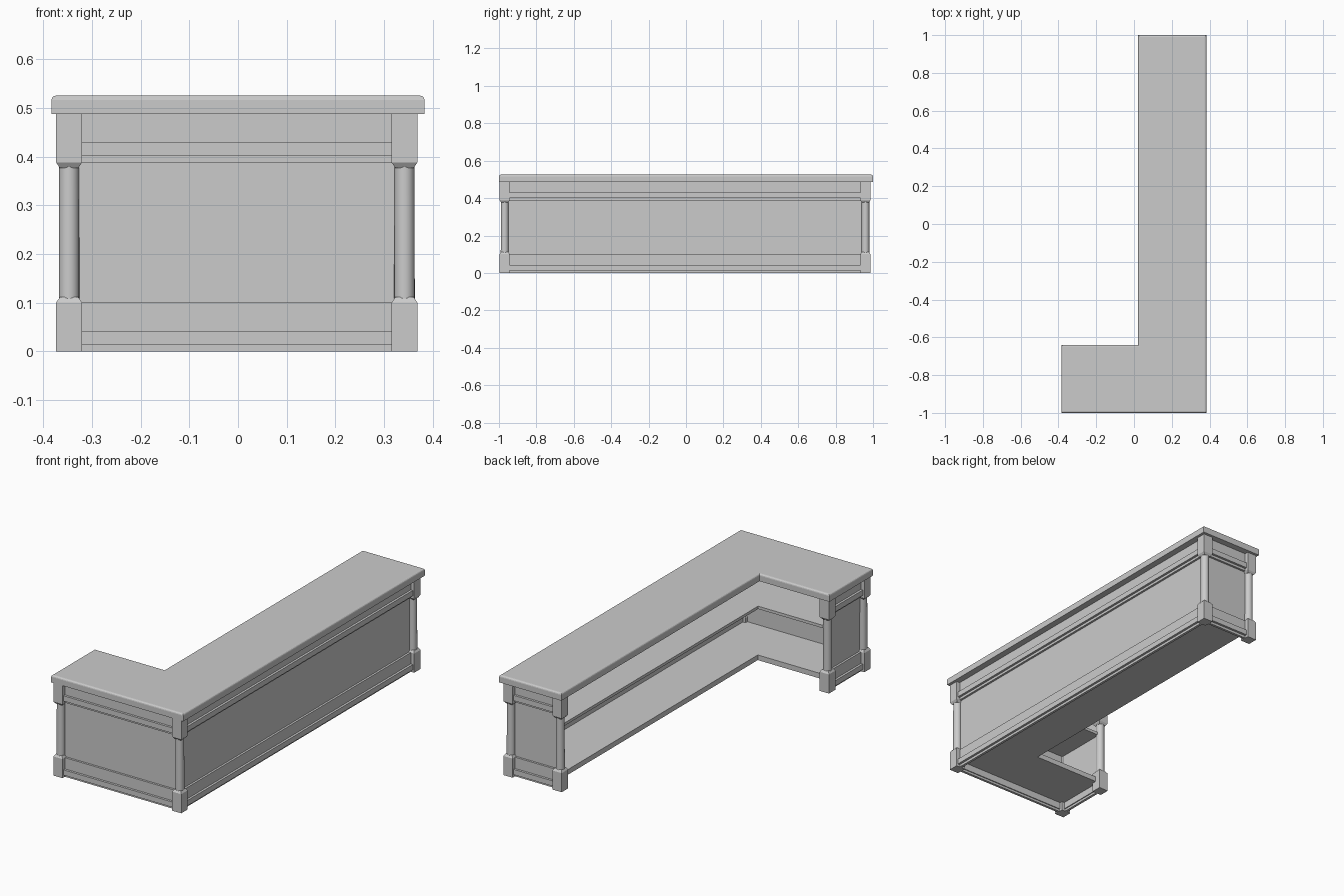
import bpy, bmesh, math
from mathutils import Matrix, Vector

if "Cube" in bpy.data.objects:
    bpy.data.objects.remove(bpy.data.objects["Cube"], do_unlink=True)

grey = bpy.data.materials.new("plain_grey")
grey.use_nodes = True
colour = (0.6, 0.6, 0.6, 1)
grey.diffuse_color = colour
grey.node_tree.nodes["Principled BSDF"].inputs["Base Color"].default_value = colour


def finish(name, bm):
    bmesh.ops.recalc_face_normals(bm, faces=bm.faces)
    mesh = bpy.data.meshes.new(name)
    bm.to_mesh(mesh)
    bm.free()
    mesh.materials.append(grey)
    ob = bpy.data.objects.new(name, mesh)
    bpy.context.collection.objects.link(ob)
    return ob


def prism(bm, outline, z0, z1):
    face = bm.faces.new([bm.verts.new((x, y, z0)) for x, y in outline])
    new = bmesh.ops.extrude_face_region(bm, geom=[face])["geom"]
    verts = [v for v in new if isinstance(v, bmesh.types.BMVert)]
    bmesh.ops.translate(bm, verts=verts, vec=(0, 0, z1 - z0))


def rect(x0, x1, y0, y1):
    return [(x0, y0), (x1, y0), (x1, y1), (x0, y1)]


def l_shape(x0, x1, y0, y1, inner_x, inner_y):
    return [(x0, y0), (x1, y0), (x1, y1), (inner_x, y1), (inner_x, inner_y), (x0, inner_y)]


def smooth(ob):
    bpy.ops.object.select_all(action='DESELECT')
    ob.select_set(True)
    bpy.context.view_layer.objects.active = ob
    bpy.ops.object.shade_smooth_by_angle(angle=math.radians(35))


# Main dimensions
X0, X1, Y0, Y1 = -0.3735, 0.3685, -0.996, 0.986   # outer faces of the posts
IX, IY = 0.03, -0.65                              # inner faces of the posts
HALF = 0.0267
LOW, HIGH, TOP = 0.1, 0.388, 0.487
FLARE, NECK = 0.012, 0.0185
PANEL, BACK = 0.031, 0.038                        # panel depth behind the post faces

# Counter top with chamfered upper edge
bm = bmesh.new()
prism(bm, l_shape(-0.383, 0.383, -1, 1, 0.022, -0.64), TOP, 0.525)
edges = [e for e in bm.edges if all(v.co.z > 0.52 for v in e.verts)]
bmesh.ops.bevel(bm, geom=edges, offset=0.009, segments=3, profile=0.5, affect='EDGES')
finish("counter_top", bm)

# Corner posts: square blocks, flared collars and round columns
posts = {"front_right": (X0 + HALF, Y0 + HALF), "front_left": (X1 - HALF, Y0 + HALF),
         "back_left": (X1 - HALF, Y1 - HALF), "back_inner": (IX + HALF, Y1 - HALF),
         "short_inner": (X0 + HALF, IY - HALF)}
for name, (x, y) in posts.items():
    bm = bmesh.new()
    for z0, z1 in ((0, LOW), (HIGH, TOP)):
        prism(bm, rect(x - HALF, x + HALF, y - HALF, y + HALF), z0, z1)
    for z, r1, r2 in ((LOW, HALF, NECK), (HIGH - FLARE, NECK, HALF)):
        bmesh.ops.create_cone(
            bm, cap_ends=True, segments=4, radius1=r1 * math.sqrt(2), radius2=r2 * math.sqrt(2),
            depth=FLARE, matrix=Matrix.Translation((x, y, z + FLARE / 2))
            @ Matrix.Rotation(math.pi / 4, 4, 'Z'))
    finish(name + "_post", bm)
    bm = bmesh.new()
    bmesh.ops.create_cone(bm, cap_ends=True, segments=20, radius1=0.0212, radius2=0.0205,
                          depth=HIGH - LOW, matrix=Matrix.Translation((x, y, (LOW + HIGH) / 2)))
    smooth(finish(name + "_column", bm))


# Outer sides: recessed panel plus a stepped rail at the foot and head
def slab_on_side(bm, start, end, inset, back, z0, z1):
    a, b = Vector(start), Vector(end)
    along = (b - a).normalized()
    inward = Vector((-along.y, along.x))
    a, b = a + along * HALF, b - along * HALF
    prism(bm, [a + inward * inset, b + inward * inset, b + inward * back, a + inward * back], z0, z1)


sides = {"front": ((X0, Y0), (X1, Y0)), "long": ((X1, Y0), (X1, Y1)),
         "back_end": ((X1, Y1), (IX, Y1)), "short_end": ((X0, IY), (X0, Y0))}
for name, (start, end) in sides.items():
    bm = bmesh.new()
    slab_on_side(bm, start, end, PANEL, BACK, 0.012, TOP)
    finish(name + "_panel", bm)
    bm = bmesh.new()
    for base in (0, HIGH):
        for inset, z0, z1 in ((0.02, 0, 0.013), (0.008, 0.013, 0.041), (0.02, 0.041, LOW)):
            slab_on_side(bm, start, end, inset, PANEL + 0.002, base + z0, min(base + z1, TOP))
    finish(name + "_rails", bm)

# Raised floor and shelf inside the open back
for name, z0, z1, lip in (("floor", 0.048, 0.075, 0.03), ("shelf", 0.319, 0.334, 0.025)):
    bm = bmesh.new()
    prism(bm, l_shape(X0 + PANEL, X1 - PANEL, Y0 + PANEL, Y1 - PANEL, IX + lip, IY - lip), z0, z1)
    finish(name, bm)
